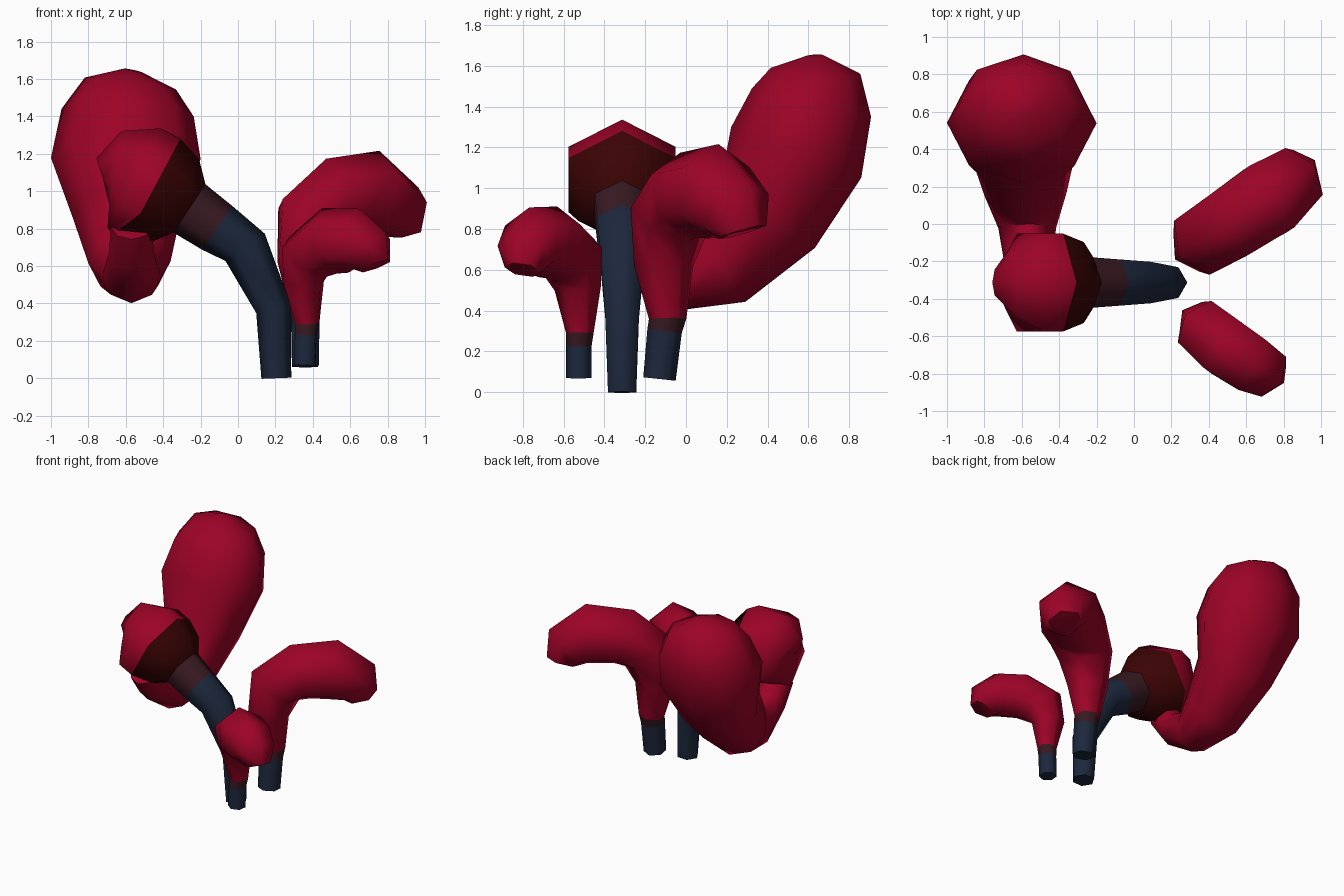
import bpy, bmesh, math
from mathutils import Vector

if "Cube" in bpy.data.objects:
    bpy.data.objects.remove(bpy.data.objects["Cube"])


def material(name, rgb):
    mat = bpy.data.materials.new(name)
    mat.use_nodes = True
    mat.diffuse_color = (*rgb, 1)
    mat.node_tree.nodes["Principled BSDF"].inputs["Base Color"].default_value = (*rgb, 1)
    return mat


RED = material("crimson", (0.335, 0.001, 0.020))
NAVY = material("navy", (0.012, 0.021, 0.046))
BROWN = material("dark brown", (0.043, 0.001, 0.001))
TAUPE = material("dusky maroon", (0.040, 0.010, 0.016))


def make_rings(path, side, count):
    """Rings around a path of (x, y, z, radius, optional sideways stretch)."""
    pts = [Vector(p[:3]) for p in path]
    rings = []
    for i, p in enumerate(pts):
        tangent = pts[min(i + 1, len(pts) - 1)] - pts[max(i - 1, 0)]
        up = tangent.cross(Vector(side)).normalized()
        across = up.cross(tangent).normalized()
        if len(path[i]) > 4:
            across *= path[i][4]
        angles = [math.tau * k / count for k in range(count)]
        rings.append([p + path[i][3] * (up * math.cos(a) + across * math.sin(a))
                      for a in angles])
    return rings


def skin(name, rings, mat, cap_start, cap_end):
    """Join neighbouring rings with quads."""
    bm = bmesh.new()
    loops = [[bm.verts.new(v) for v in ring] for ring in rings]
    n = len(loops[0])
    for a, b in zip(loops, loops[1:]):
        for k in range(n):
            m = (k + 1) % n
            bm.faces.new((a[k], a[m], b[m], b[k]))
    if cap_start:
        bm.faces.new(loops[0])
    if cap_end:
        bm.faces.new(loops[-1])
    bmesh.ops.recalc_face_normals(bm, faces=bm.faces)
    mesh = bpy.data.meshes.new(name)
    bm.to_mesh(mesh)
    bm.free()
    mesh.materials.append(mat)
    obj = bpy.data.objects.new(name, mesh)
    bpy.context.collection.objects.link(obj)
    bpy.ops.object.select_all(action="DESELECT")
    obj.select_set(True)
    bpy.context.view_layer.objects.active = obj
    bpy.ops.object.shade_smooth_by_angle(angle=math.radians(62))


def plant(rings, parts):
    """Split a run of rings into named, coloured parts: (name, first, last, material)."""
    for name, a, b, mat in parts:
        skin(name, rings[a:b + 1], mat, a == 0, b == len(rings) - 1)


# Main stem, calyx and round head
Y = -0.313
main = make_rings([
    (0.205, Y, 0, 0.08), (0.19, Y, 0.37, 0.095), (0.038, Y, 0.70, 0.128),
    (-0.11, Y, 0.803, 0.142), (-0.26, Y, 0.908, 0.155), (-0.33, Y, 0.95, 0.25),
    (-0.45, Y, 1.015, 0.302), (-0.555, Y, 1.07, 0.302), (-0.655, Y, 1.125, 0.20),
    (-0.733, Y, 1.10, 0.08)], (0, 1, 0), 6)
# The calyx reaches further along the underside of the head
chin = min(main[6], key=lambda v: v.z)
chin += Vector((-0.075, 0, 0.02))
plant(main, [("main_stem", 0, 3, NAVY), ("main_stem_collar", 3, 4, TAUPE),
             ("calyx", 4, 6, BROWN), ("head", 6, 9, RED)])

# Large curled lobe rising behind the head
lobe = make_rings([
    (-0.57, -0.34, 0.81, 0.11), (-0.57, -0.23, 0.67, 0.12),
    (-0.57, -0.02, 0.555, 0.155), (-0.58, 0.16, 0.62, 0.22),
    (-0.595, 0.40, 0.865, 0.28, 1.03), (-0.60, 0.54, 1.175, 0.342, 1.17),
    (-0.59, 0.615, 1.42, 0.30, 1.18), (-0.575, 0.635, 1.575, 0.22, 1.12),
    (-0.56, 0.63, 1.645, 0.05)], (1, 0, 0), 8)
plant(lobe, [("curled_lobe", 0, 8, RED)])

# Small buds nodding outward on short stems
front_bud = [(0.357, -0.525, 0.07, 0.063), (0.362, -0.525, 0.23, 0.063),
             (0.37, -0.52, 0.29, 0.068), (0.35, -0.53, 0.51, 0.115),
             (0.375, -0.56, 0.65, 0.165), (0.49, -0.66, 0.735, 0.182),
             (0.62, -0.745, 0.735, 0.175), (0.705, -0.785, 0.68, 0.145),
             (0.735, -0.80, 0.60, 0.09)]
back_bud = [(0.36, -0.13, 0.065, 0.08), (0.36, -0.105, 0.30, 0.085),
            (0.36, -0.09, 0.36, 0.092), (0.34, -0.11, 0.62, 0.145),
            (0.38, -0.08, 0.85, 0.20), (0.53, 0.01, 0.965, 0.22),
            (0.72, 0.135, 0.985, 0.235), (0.855, 0.245, 0.89, 0.185),
            (0.865, 0.275, 0.785, 0.125)]
for name, path, side in (("front_bud", front_bud, (0.6, 0.8, 0)),
                         ("back_bud", back_bud, (-0.55, 0.83, 0))):
    plant(make_rings(path, side, 6), [
        (name + "_stem", 0, 1, NAVY), (name + "_collar", 1, 2, TAUPE),
        (name, 2, 8, RED)])
